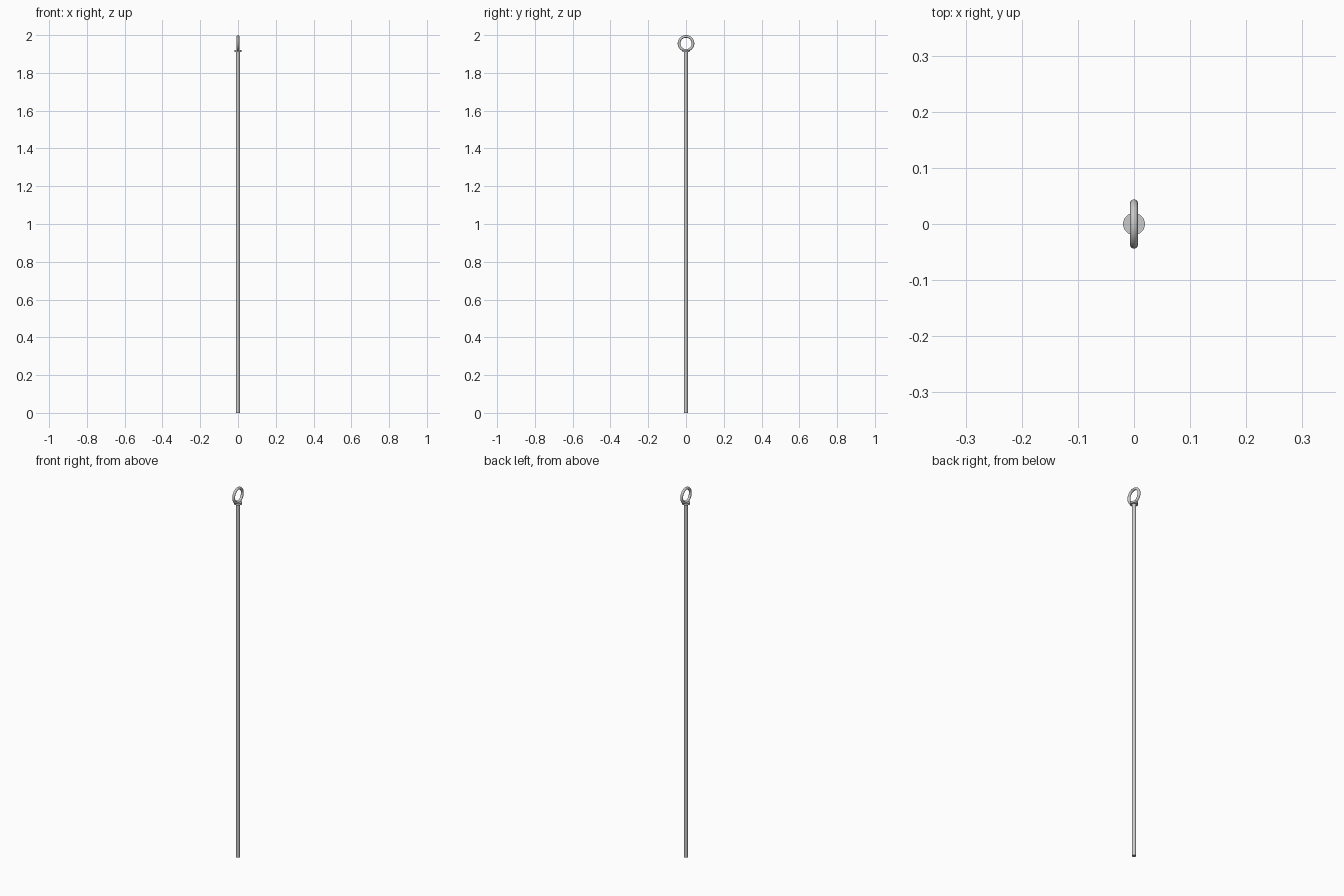
import bpy, math

if "Cube" in bpy.data.objects:
    bpy.data.objects.remove(bpy.data.objects["Cube"])


def cylinder(name, radius, z0, z1):
    bpy.ops.mesh.primitive_cylinder_add(vertices=32, radius=radius, depth=z1 - z0,
                                        location=(0, 0, (z0 + z1) / 2))
    bpy.context.object.name = name
    bpy.ops.object.shade_smooth_by_angle(angle=math.radians(35))


# long straight rod with a thin collar near the top
cylinder("rod", 0.0105, 0, 1.918)
cylinder("collar", 0.0195, 1.910, 1.920)

# hanging ring standing in the side plane
bpy.ops.mesh.primitive_torus_add(major_segments=48, minor_segments=16,
                                 major_radius=0.037, minor_radius=0.007,
                                 location=(0, 0, 1.956),
                                 rotation=(0, math.pi / 2, 0))
bpy.context.object.name = "ring"
bpy.ops.object.shade_smooth_by_angle(angle=math.radians(60))
